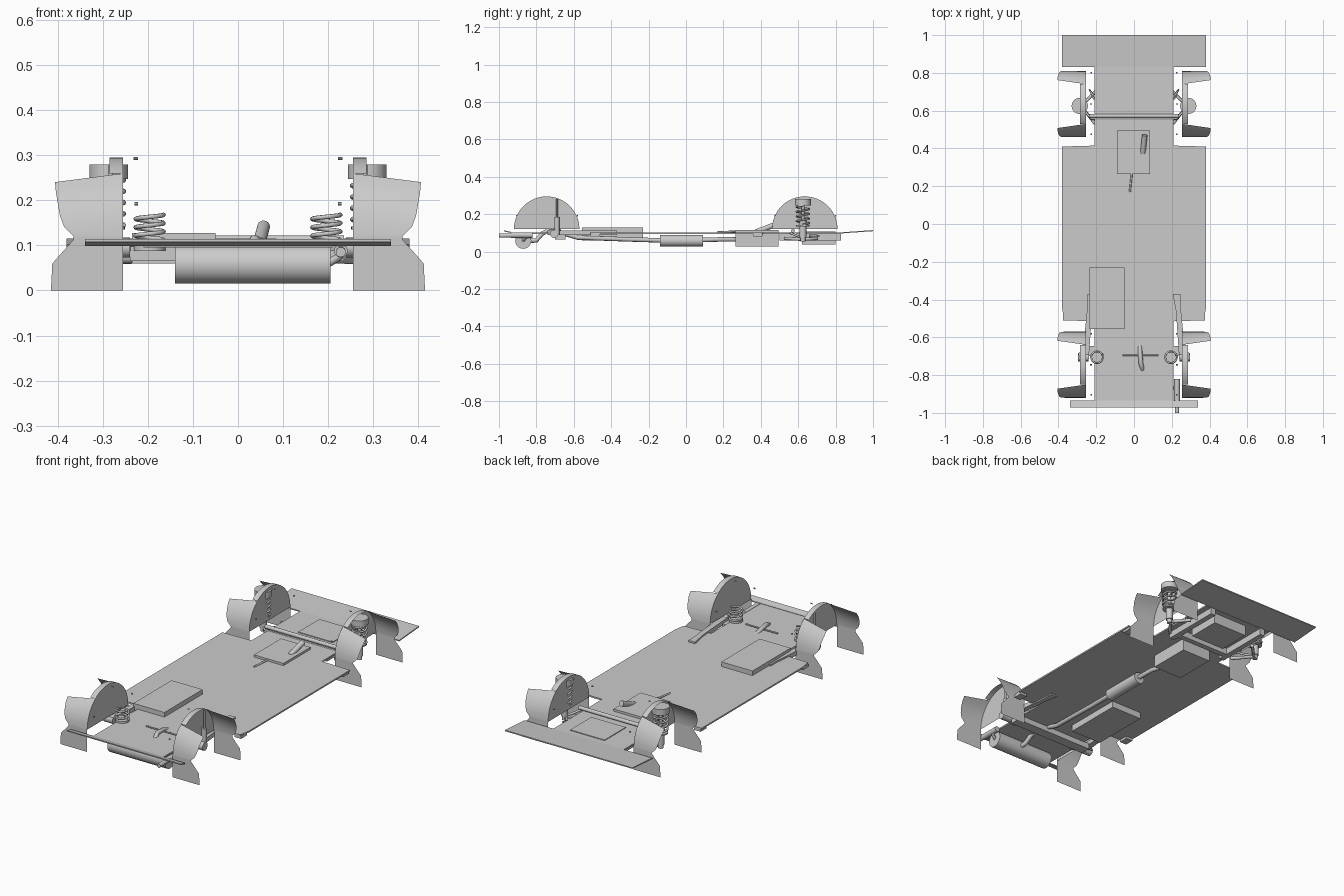
import bpy, bmesh
from math import sin, cos, pi, radians
from mathutils import Vector

if "Cube" in bpy.data.objects:
    bpy.data.objects.remove(bpy.data.objects["Cube"])


def make(name, verts, faces, smooth=False):
    me = bpy.data.meshes.new(name)
    me.from_pydata(verts, [], faces)
    ob = bpy.data.objects.new(name, me)
    bpy.context.collection.objects.link(ob)
    if smooth:
        bpy.context.view_layer.objects.active = ob
        ob.select_set(True)
        bpy.ops.object.shade_smooth_by_angle(angle=radians(35))
        ob.select_set(False)
    return ob


def prism(name, outline, z0, z1):
    """Plan outline extruded between two heights."""
    n = len(outline)
    v = [(x, y, z) for z in (z0, z1) for x, y in outline]
    f = [tuple(range(n))[::-1], tuple(range(n, 2 * n))]
    f += [(i, (i + 1) % n, n + (i + 1) % n, n + i) for i in range(n)]
    return make(name, v, f)


def box(name, x0, x1, y0, y1, z0, z1):
    return prism(name, [(x0, y0), (x1, y0), (x1, y1), (x0, y1)], z0, z1)


def rod(name, a, b, r, sides=24):
    a, b = Vector(a), Vector(b)
    q = (b - a).to_track_quat('Z', 'Y')
    v = [tuple(p + q @ Vector((r * cos(2 * pi * i / sides), r * sin(2 * pi * i / sides), 0)))
         for p in (a, b) for i in range(sides)]
    f = [tuple(range(sides))[::-1], tuple(range(sides, 2 * sides))]
    f += [(i, (i + 1) % sides, sides + (i + 1) % sides, sides + i) for i in range(sides)]
    return make(name, v, f, True)


def tube(name, pts, r):
    cu = bpy.data.curves.new(name, 'CURVE')
    cu.dimensions = '3D'
    cu.bevel_depth = r
    cu.bevel_resolution = 2
    cu.use_fill_caps = True
    sp = cu.splines.new('POLY')
    sp.points.add(len(pts) - 1)
    for p, c in zip(sp.points, pts):
        p.co = (*c, 1)
        p.radius = 1
    sp.use_smooth = True
    ob = bpy.data.objects.new(name, cu)
    bpy.context.collection.objects.link(ob)
    bpy.context.view_layer.objects.active = ob
    ob.select_set(True)
    bpy.ops.object.convert(target='MESH')
    ob.select_set(False)


def coil(name, x, y, z0, z1, r, wire, turns):
    n = turns * 20
    tube(name, [(x + r * cos(2 * pi * i / 20), y + r * sin(2 * pi * i / 20), z0 + (z1 - z0) * i / n)
                for i in range(n + 1)], wire)


def arch(side, cy, end):
    """Half-disc wall, flared band with a narrow crown, and end flaps."""
    R, zc, xi = 0.175, 0.12, 0.255

    def P(x, deg):
        return (side * x, cy + R * cos(radians(deg)), zc + R * sin(radians(deg)))
    # inner wall
    wall = [P(xi, 180 * i / 32) for i in range(33)]
    make(end + "_arch_wall", wall, [tuple(range(33))])
    # flared lower bands on both ends
    outer = [(0, .365), (7, .386), (15, .395), (25, .40), (34, .404), (43.5, .406)]
    for flip in (False, True):
        v = []
        for i, (a, xo) in enumerate(outer):
            t = 53 * i / 5
            v += [P(xi, 180 - t if flip else t), P(xo, 180 - a if flip else a)]
        make(end + "_arch_flare", v, [(2 * i, 2 * i + 1, 2 * i + 3, 2 * i + 2) for i in range(5)], True)
        # flat flap
        y = cy + (-R if flip else R)
        flap = [(xi, 0), (.415, 0), (.412, .06), (.365, .113), (.365, zc), (xi, zc)]
        make(end + "_mud_flap", [(side * x, y, z) for x, z in flap], [tuple(range(6))])
        # small fixings
        rod("arch_bolt", (side * .222, cy + (-.16 if flip else .165), .192),
            (side * .23, cy + (-.16 if flip else .165), .192), .004, 8)
    # narrow crown
    v = []
    for i in range(15):
        a = 53 + 74 * i / 14
        v += [P(xi, a), P(.285, a)]
    make(end + "_arch_crown", v, [(2 * i, 2 * i + 1, 2 * i + 3, 2 * i + 2) for i in range(14)], True)
    rod("arch_bolt", (side * .222, cy, .293), (side * .232, cy, .293), .003, 8)


# floor pan outline, mirrored
half = [(.21, -.935), (.21, -.515), (.37, -.51), (.38, -.45), (.38, .41), (.21, .415), (.21, .83)]
prism("floor_pan", half + [(-x, y) for x, y in reversed(half)], .095, .103)

# end plates, slightly tilted
for nm, w, y0, y1, za, zb in (("rear_plate", .38, .83, 1.0, .103, .115),
                              ("front_strip", .34, -.935, -.972, .105, .114)):
    v = [(x, y, z + d) for d in (-.006, 0) for x, y, z in
         ((-w, y0, za), (w, y0, za), (w, y1, zb), (-w, y1, zb))]
    make(nm, v, [(3, 2, 1, 0), (4, 5, 6, 7), (0, 1, 5, 4), (1, 2, 6, 5), (2, 3, 7, 6), (3, 0, 4, 7)])

# boxes through the floor
box("rear_case", -.075, .13, .62, .80, .038, .107)
box("gear_case", -.09, .085, .265, .495, .028, .115)
box("side_tank", -.235, -.05, -.555, -.23, .06, .128)
box("front_crossmember", -.24, .235, -.70, -.645, .065, .098)

# exhaust line
rod("muffler", (-.14, -.87, .058), (.205, -.87, .058), .043, 40)
rod("resonator", (.04, -.14, .058), (.04, .09, .058), .031, 32)
tube("exhaust_pipe", [(.01, .27, .065), (.035, .18, .065), (.04, .09, .062), (.04, -.14, .06),
                      (.035, -.3, .065), (.03, -.58, .075), (.032, -.68, .105), (.037, -.74, .112),
                      (.045, -.77, .095), (.055, -.80, .06), (.055, -.85, .055)], .012)
tube("tail_link", [(.2, -.87, .06), (.225, -.86, .075), (.228, -.83, .09)], .009)
rod("tail_pipe", (.228, -.935, .088), (.228, -.82, .088), .015)
rod("tail_tip", (.228, -1.0, .085), (.228, -.93, .087), .011)

# levers and cross rods
rod("gear_lever", (.047, .375, .105), (.057, .47, .142), .014)
tube("shift_rod", [(-.022, .17, .104), (-.012, .265, .108)], .005)
tube("front_cross_rod", [(-.06, -.695, .106), (.13, -.695, .106)], .004)
rod("steering_rack", (-.235, .572, .112), (.235, .572, .112), .010)
tube("sway_bar", [(-.28, .62, .075), (-.255, .59, .085), (-.225, .557, .1), (.225, .557, .1),
                  (.255, .59, .085), (.28, .62, .075)], .006)

for s in (-1, 1):
    arch(s, .635, "rear")
    arch(s, -.745, "front")
    # rear strut
    x, y = s * .287, .625
    rod("strut_cap", (x, y, .247), (x, y, .28), .043, 32)
    rod("strut_body", (x, y, .075), (x, y, .17), .018)
    rod("strut_seat", (x, y, .135), (x, y, .142), .036)
    rod("strut_shaft", (x, y, .16), (x, y, .25), .009)
    coil("strut_spring", x, y, .145, .245, .034, .005, 4)
    rod("strut_joint", (x, y, .055), (x, y, .08), .013)
    # lower wishbone
    tube("wishbone", [(s * .205, .70, .07), (s * .28, .625, .066), (s * .205, .53, .07)], .009)
    tube("upper_link", [(s * .21, .66, .085), (s * .235, .71, .085), (s * .215, .68, .09)], .006)
    # subframe rails
    box("subframe_rail", s * .165 - .015, s * .165 + .015, .50, .83, .06, .097)
    # front springs and dampers
    coil("front_spring", s * .196, -.705, .112, .168, .031, .005, 3)
    rod("spring_seat", (s * .196, -.705, .088), (s * .196, -.705, .113), .035, 28)
    rod("damper_body", (s * .282, -.69, .09), (s * .282, -.69, .185), .013)
    rod("damper_shaft", (s * .282, -.69, .18), (s * .282, -.69, .28), .005, 12)
    rod("front_hub", (s * .24, -.705, .095), (s * .297, -.705, .095), .022)
    # trailing arm
    prism("trailing_arm", [(s * .205, -.37), (s * .245, -.37), (s * .245, -.42), (s * .275, -.72),
                           (s * .24, -.72), (s * .222, -.46)][::s], .088, .112)
    # jacking pads at the floor corners
    for y0 in (-.51, .36):
        box("jack_pad", s * .355 - .02, s * .355 + .02, y0, y0 + .05, .082, .097)

# subframe cross beam
box("subframe_beam", -.18, .18, .53, .56, .06, .097)
